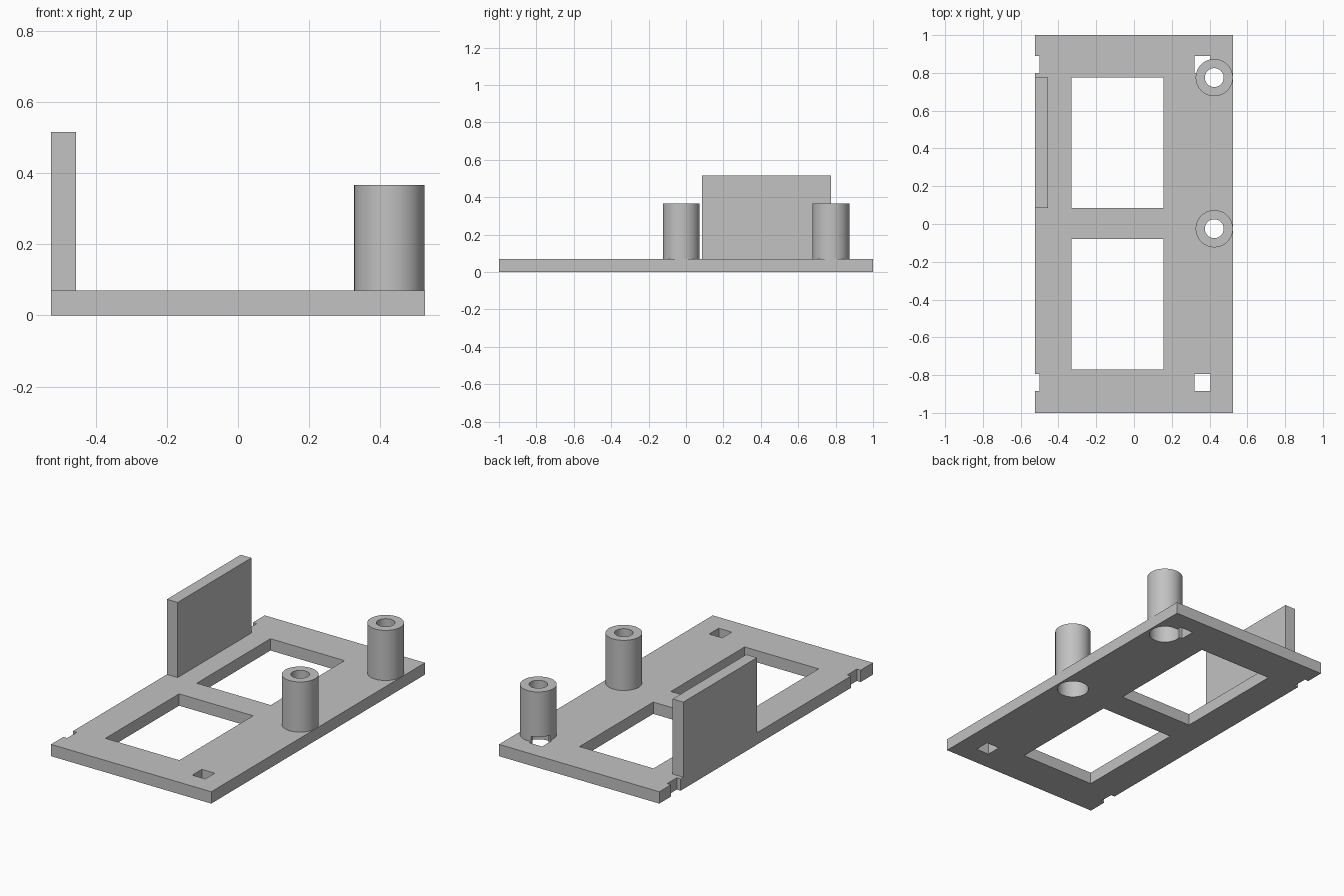
import bpy
import math

default = bpy.data.objects.get("Cube")
if default:
    bpy.data.objects.remove(default, do_unlink=True)

grey = bpy.data.materials.new("plain grey")
grey.use_nodes = True
COLOUR = (0.54, 0.54, 0.54, 1)
grey.diffuse_color = COLOUR
grey.node_tree.nodes["Principled BSDF"].inputs["Base Color"].default_value = COLOUR

HALF_X, HALF_Y, THICK = 0.525, 1.0, 0.07


def box(name, x, y, z):
    """Box from (min, max) ranges."""
    bpy.ops.mesh.primitive_cube_add(size=1, location=[sum(r) / 2 for r in (x, y, z)])
    ob = bpy.context.object
    ob.name = name
    ob.scale = [r[1] - r[0] for r in (x, y, z)]
    bpy.ops.object.transform_apply(location=False, rotation=False, scale=True)
    ob.data.materials.append(grey)
    return ob


def cylinder(name, x, y, radius, z):
    bpy.ops.mesh.primitive_cylinder_add(vertices=64, radius=radius, depth=z[1] - z[0],
                                        location=(x, y, sum(z) / 2))
    ob = bpy.context.object
    ob.name = name
    ob.data.materials.append(grey)
    return ob


def cut(target, cutter):
    """Subtract cutter from target and keep the result."""
    bpy.context.view_layer.objects.active = target
    mod = target.modifiers.new("cut", 'BOOLEAN')
    mod.operation = 'DIFFERENCE'
    mod.solver = 'EXACT'
    mod.object = cutter
    bpy.ops.object.modifier_apply(modifier=mod.name)


# Base plate and upright wall
plate = box("base_plate", (-HALF_X, HALF_X), (-HALF_Y, HALF_Y), (0, THICK))
box("side_wall", (-HALF_X, -0.455), (0.085, 0.775), (THICK, 0.515))

# Hollow posts: wide bore from below, narrow hole through the top
POST_X, POST_R = 0.425, 0.0985
posts = []
cutters = []
for label, y in (("front", -0.025), ("back", 0.775)):
    post = cylinder(label + "_post", POST_X, y, POST_R, (THICK, 0.367))
    bore = cylinder(label + "_bore_cutter", POST_X, y, 0.087, (-0.1, 0.295))
    hole = cylinder(label + "_hole_cutter", POST_X, y, 0.05, (0.2, 0.5))
    cut(post, bore)
    cut(post, hole)
    cut(plate, bore)
    posts.append(post)
    cutters += [bore, hole]

# Two large windows in the plate
for y in ((0.085, 0.775), (-0.77, -0.08)):
    window = box("window_cutter", (-0.33, 0.155), y, (-0.1, 0.2))
    cut(plate, window)
    cutters.append(window)

# Square slots on one side and edge notches on the other
for x in ((0.32, 0.405), (-0.6, -0.5)):
    for y in ((0.8, 0.89), (-0.885, -0.795)):
        slot = box("slot_cutter", x, y, (-0.1, 0.1))
        cut(plate, slot)
        if x[0] > 0 and y[0] > 0:
            cut(posts[1], slot)
        cutters.append(slot)

for cutter in cutters:
    bpy.data.objects.remove(cutter, do_unlink=True)

# Smooth round surfaces, keep edges sharp
for ob in posts + [plate]:
    bpy.ops.object.select_all(action='DESELECT')
    ob.select_set(True)
    bpy.context.view_layer.objects.active = ob
    bpy.ops.object.shade_smooth_by_angle(angle=math.radians(30))
